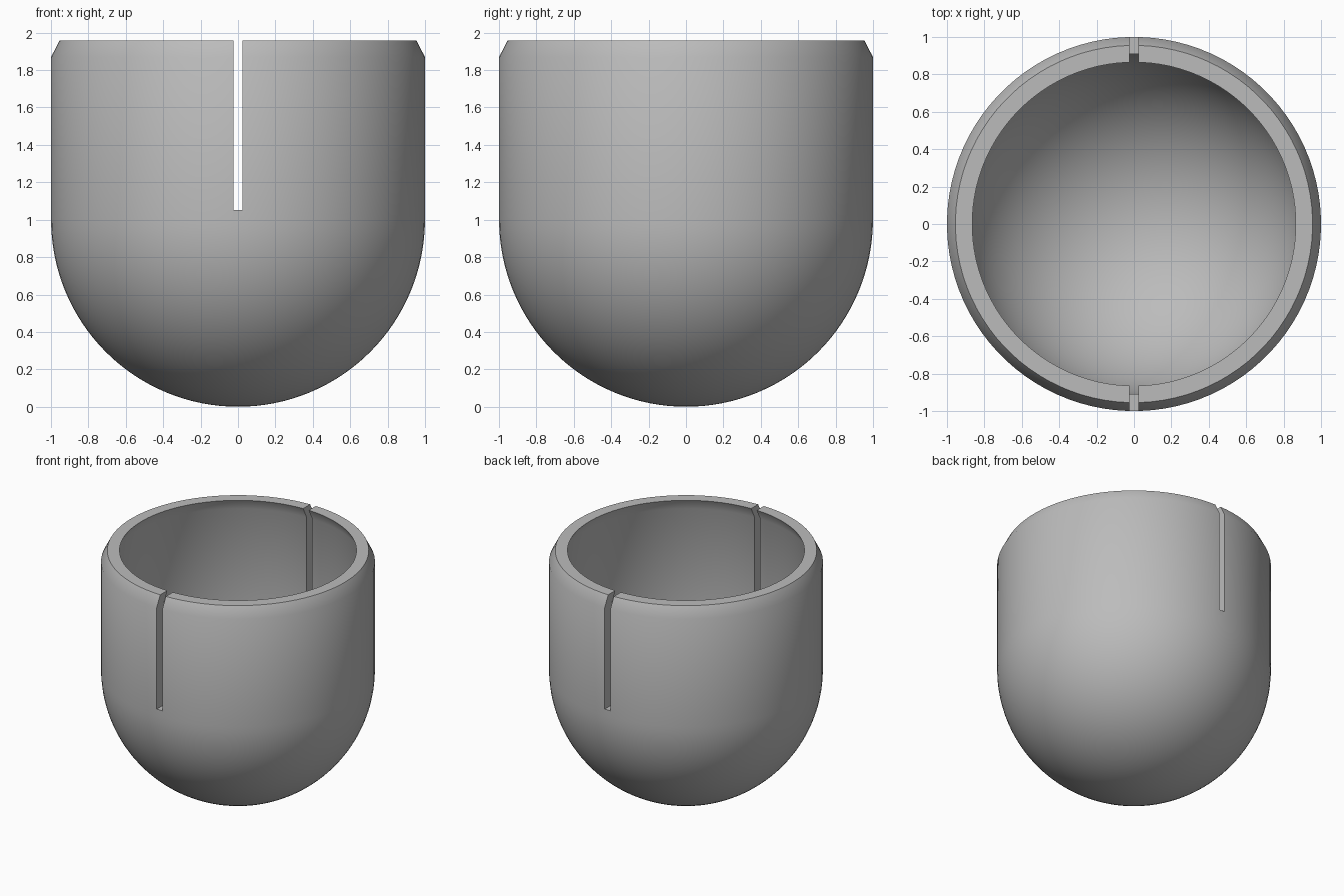
import bpy, bmesh, math

if "Cube" in bpy.data.objects:
    bpy.data.objects.remove(bpy.data.objects["Cube"], do_unlink=True)

SEGMENTS = 96          # around the axis
ARC_STEPS = 32         # from pole to equator
R_OUT, R_IN = 1.0, 0.91
Z_MID, Z_BEVEL, Z_TOP = 1.0, 1.87, 1.957
TAPER = 0.045          # how far the rim leans inward
SLOT_WIDTH, SLOT_FLOOR = 0.05, 1.053

# Single plain grey
GREY = (0.5, 0.5, 0.5, 1.0)
mat = bpy.data.materials.new("plain grey")
mat.use_nodes = True
mat.diffuse_color = GREY
mat.node_tree.nodes["Principled BSDF"].inputs["Base Color"].default_value = GREY


def wall_profile(radius):
    """Hemisphere, straight wall and leaning rim, from the pole upward."""
    pts = []
    for i in range(ARC_STEPS + 1):
        a = math.pi / 2 * i / ARC_STEPS
        pts.append((radius * math.sin(a), Z_MID - radius * math.cos(a)))
    return pts + [(radius, Z_BEVEL), (radius - TAPER, Z_TOP)]


def revolve(name, profile):
    """Revolve an (r, z) profile whose two ends lie on the axis."""
    bm = bmesh.new()
    # Half-step offset keeps each slot inside one wall segment
    offset = math.pi / SEGMENTS
    verts = [bm.verts.new((r * math.cos(offset), r * math.sin(offset), z))
             for r, z in profile]
    edges = [bm.edges.new(pair) for pair in zip(verts, verts[1:])]
    bmesh.ops.spin(bm, geom=verts + edges, cent=(0, 0, 0), axis=(0, 0, 1),
                   angle=2 * math.pi, steps=SEGMENTS)
    bmesh.ops.remove_doubles(bm, verts=bm.verts[:], dist=1e-5)
    bmesh.ops.recalc_face_normals(bm, faces=bm.faces[:])
    mesh = bpy.data.meshes.new(name)
    bm.to_mesh(mesh)
    bm.free()
    obj = bpy.data.objects.new(name, mesh)
    bpy.context.collection.objects.link(obj)
    return obj


# Hollow round-bottomed cup: up the outside, over the rim, down the inside
cup = revolve("round_cup", wall_profile(R_OUT) + wall_profile(R_IN)[::-1])
cup.data.materials.append(mat)

# One long box cuts the front and back slots
height = 1.2
bpy.ops.mesh.primitive_cube_add(size=1, location=(0, 0, SLOT_FLOOR + height / 2))
cutter = bpy.context.object
cutter.name = "slot_cutter"
cutter.scale = (SLOT_WIDTH, 2.4, height)
cutter.hide_render = True

cut = cup.modifiers.new("slots", 'BOOLEAN')
cut.operation = 'DIFFERENCE'
cut.solver = 'EXACT'
cut.object = cutter

bpy.ops.object.select_all(action='DESELECT')
cup.select_set(True)
bpy.context.view_layer.objects.active = cup
bpy.ops.object.modifier_apply(modifier=cut.name)
bpy.data.objects.remove(cutter, do_unlink=True)

# Smooth walls, crisp rim and slot edges
bpy.ops.object.shade_smooth_by_angle(angle=math.radians(30))
